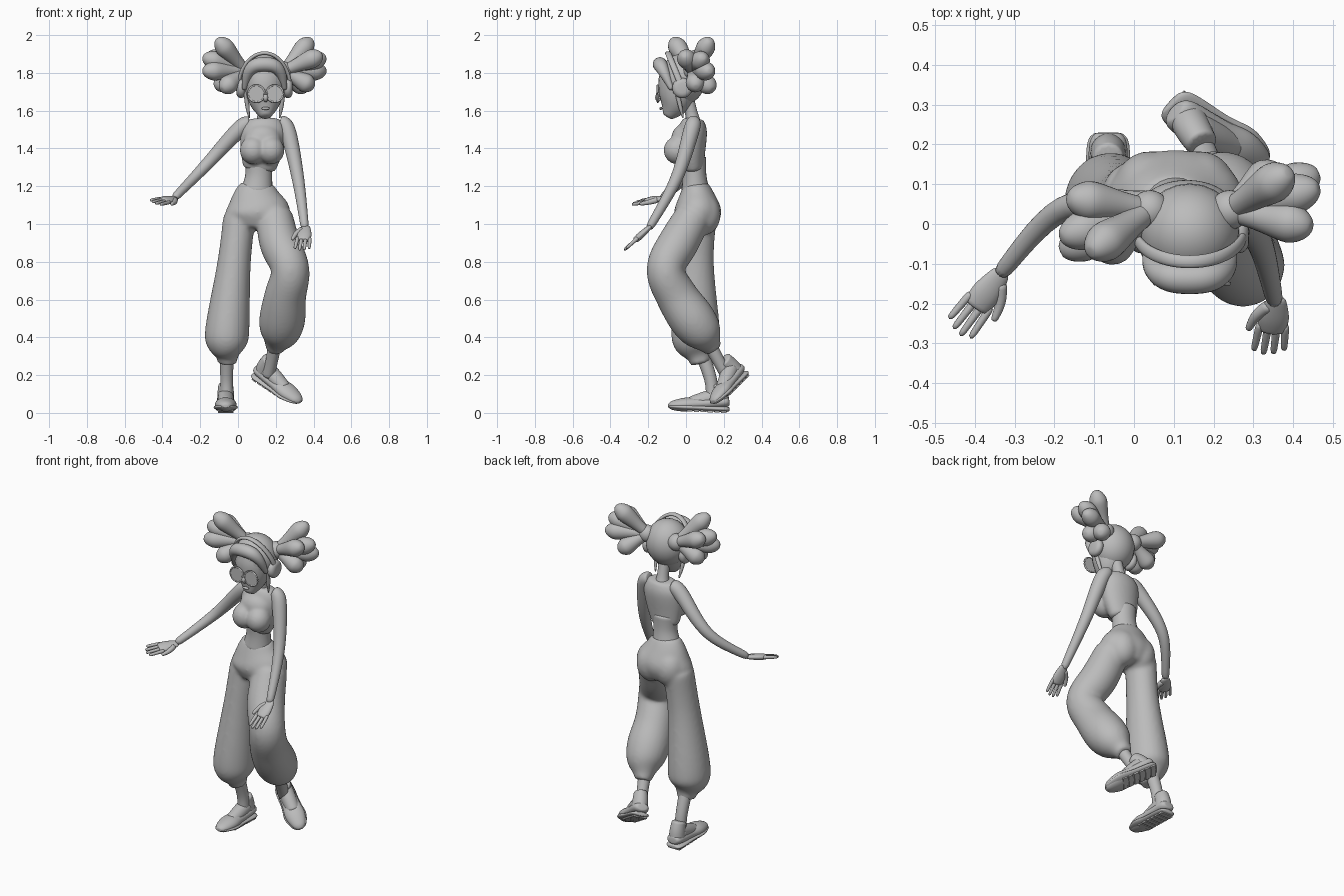
import bpy, bmesh, math
from mathutils import Vector, Matrix

cube = bpy.data.objects.get("Cube")
if cube:
    bpy.data.objects.remove(cube)

grey = bpy.data.materials.new("plain_grey")
grey.use_nodes = True
grey.diffuse_color = (.5, .5, .5, 1)
grey.node_tree.nodes["Principled BSDF"].inputs["Base Color"].default_value = grey.diffuse_color

ALONG_X, ALONG_Y, ALONG_Z = Vector((1, 0, 0)), Vector((0, 1, 0)), Vector((0, 0, 1))
MIRROR = (("right", -1), ("left", 1))
head_x = .14


def spline(keys, steps):
    """Smooth curve through keys of (x, y, z, radius)."""
    keys = [Vector(key) for key in keys]
    curve = []
    for i, (start, end) in enumerate(zip(keys, keys[1:])):
        leave = (end - keys[max(i - 1, 0)]) / 2
        arrive = (keys[min(i + 2, len(keys) - 1)] - start) / 2
        for step in range(steps):
            t = step / steps
            bend = 3 * (end - start) - 2 * leave - arrive
            twist = 2 * (start - end) + leave + arrive
            curve.append(start + leave * t + bend * t * t + twist * t * t * t)
    return curve + [keys[-1]]


def loft(bm, keys, squash=1, across=ALONG_X, sides=12, steps=4):
    """Skin elliptical rings along a spline; squash is depth over width."""
    rings = spline(keys, steps)
    centres = [ring.xyz for ring in rings]
    loops = []
    for i, ring in enumerate(rings):
        tangent = (centres[min(i + 1, len(rings) - 1)] - centres[max(i - 1, 0)]).normalized()
        side = (across - tangent * across.dot(tangent)).normalized()
        depth = tangent.cross(side) * squash
        angles = [math.tau * k / sides for k in range(sides)]
        loops.append([bm.verts.new(centres[i] + (side * math.cos(a) + depth * math.sin(a)) * ring.w)
                      for a in angles])
    for low, high in zip(loops, loops[1:]):
        for k in range(sides):
            bm.faces.new((low[k - 1], low[k], high[k], high[k - 1]))
    bm.faces.new(loops[0])
    bm.faces.new(loops[-1])


def ball(bm, centre, radii):
    place = Matrix.Translation(centre) @ Matrix.Diagonal((*radii, 1))
    bmesh.ops.create_uvsphere(bm, u_segments=24, v_segments=16, radius=1, matrix=place)


def finish(bm, name, round_off=True, voxel=0, smooth=True):
    """Make a named object; a voxel size fuses its shells together."""
    bmesh.ops.recalc_face_normals(bm, faces=bm.faces[:])
    for face in bm.faces:
        face.smooth = smooth
    mesh = bpy.data.meshes.new(name)
    bm.to_mesh(mesh)
    bm.free()
    mesh.materials.append(grey)
    part = bpy.data.objects.new(name, mesh)
    bpy.context.scene.collection.objects.link(part)
    if round_off:
        part.modifiers.new("round_off", 'SUBSURF').levels = 1
        part.modifiers["round_off"].render_levels = 1
    if voxel:
        fuse = part.modifiers.new("fuse", 'REMESH')
        fuse.mode, fuse.voxel_size, fuse.use_smooth_shade = 'VOXEL', voxel, True
        part.modifiers.new("soften", 'SMOOTH').iterations = 16


def tube(name, keys, **options):
    bm = bmesh.new()
    loft(bm, keys, **options)
    finish(bm, name)


def blob(name, centre, radii):
    bm = bmesh.new()
    ball(bm, centre, radii)
    finish(bm, name, round_off=False)


# Trousers: hips and two baggy legs with gathered cuffs, fused together
bm = bmesh.new()
loft(bm, [(.1, .05, 1.22, .088), (.098, .057, 1.15, .137), (.105, .062, 1.06, .182), (.1, .06, .97, .13)], squash=.73)
loft(bm, [(.01, .07, 1.06, .09), (-.02, .05, .8, .092), (-.055, .05, .46, .122), (-.06, .055, .36, .112),
          (-.057, .07, .3, .062), (-.057, .08, .26, .055)], squash=1.1)
loft(bm, [(.19, .05, 1.06, .1), (.22, -.04, .9, .113), (.278, -.11, .76, .107), (.25, -.05, .62, .116),
          (.235, .03, .5, .128), (.22, .09, .42, .11), (.2, .13, .36, .062), (.194, .15, .33, .05)])
for x in (.04, .165):
    ball(bm, (x, .095, 1.05), (.09, .09, .11))
finish(bm, "trousers", voxel=.009)

# Shins
tube("right_shin", [(-.06, .08, .33, .04), (-.06, .13, .18, .035), (-.06, .14, .08, .035)])
tube("left_shin", [(.2, .11, .39, .04), (.18, .17, .28, .034), (.16, .22, .19, .034)])


# Shoes: built from heel to toe along one outline, then posed
def shoe(side, heel, forward, up):
    forward = Vector(forward).normalized()
    up = (Vector(up) - forward * forward.dot(Vector(up))).normalized()
    pose = Matrix((forward.cross(up), forward, up)).transposed().to_4x4()
    pose.translation = heel
    outline = [(.01, .03), (.04, .05), (.16, .052), (.24, .06), (.31, .04), (.335, .014)]
    upper, sole, tread = bmesh.new(), bmesh.new(), bmesh.new()
    loft(upper, [(0, y, .06 - y / 15, width) for y, width in outline], squash=.65)
    loft(upper, [(0, .06, .04, .048), (0, .065, .1, .046), (0, .08, .155, .04)], squash=1.1)
    loft(upper, [(0, .07, .09, .045), (0, .14, .07, .045), (0, .22, .045, .04)])
    loft(sole, [(0, y, .018 + y / 20, width * 1.12) for y, width in outline], squash=.3)
    for k in range(6):
        place = Matrix.Translation((0, .04 + k * .036, .007 + k / 800))
        bmesh.ops.create_cube(tread, matrix=place @ Matrix.Diagonal((.08, .028, .014, 1)))
    for piece, name in ((upper, "upper"), (sole, "sole"), (tread, "tread")):
        piece.transform(pose)
        finish(piece, f"{side}_shoe_{name}", round_off=piece != tread, smooth=piece != tread)


shoe("right", heel=(-.065, .24, 0), forward=-ALONG_Y, up=ALONG_Z)
shoe("left", heel=(.08, .32, .2), forward=(.7, -.45, -.5), up=(.1, -.3, .5))

# Midriff and neck
tube("midriff", [(.11, .04, 1.36, .08), (.11, .045, 1.26, .074), (.1, .05, 1.17, .09)], squash=.88)
tube("neck", [(.135, .04, 1.52, .05), (.137, .03, 1.58, .035), (.14, 0, 1.7, .036)])

# Cropped top: ribcage, shoulders and a soft bust fused together
bm = bmesh.new()
loft(bm, [(.11, .04, 1.28, .087), (.125, .03, 1.39, .12), (.135, .035, 1.5, .126), (.135, .04, 1.56, .085)], squash=.64)
ball(bm, (.13, -.01, 1.45), (.1, .07, .08))
for x in (.08, .175):
    ball(bm, (x, -.045, 1.39), (.072, .075, .075))
finish(bm, "cropped_top", voxel=.008)

# Arms
tube("right_arm", [(.06, .04, 1.53, .04), (.01, .04, 1.505, .046), (-.18, .04, 1.3, .033), (-.34, -.13, 1.135, .022)],
     across=ALONG_Y)
tube("left_arm", [(.22, .04, 1.54, .035), (.262, .03, 1.5, .045), (.318, -.05, 1.24, .034), (.355, -.2, .97, .022)],
     across=ALONG_Y)


# Hands: flat palm, four fingers and a thumb
def hand(side, wrist, forward, thumbward):
    wrist, forward = Vector(wrist), Vector(forward).normalized()
    across = Vector(thumbward)
    across = (across - forward * across.dot(forward)).normalized()
    bm = bmesh.new()

    def limb(stops, squash):
        keys = [(*(wrist + forward * reach + across * offset), radius) for reach, offset, radius in stops]
        loft(bm, keys, squash, across, sides=8, steps=3)

    limb([(-.01, 0, .024), (.06, 0, .043), (.11, 0, .036)], squash=.48)
    for finger, length in enumerate((.07, .085, .09, .08)):
        spread = (finger - 1.5) * .021
        limb([(.08, spread, .012), (.1 + length, spread * 1.2, .009)], squash=1)
    limb([(.02, .015, .018), (.06, .045, .015), (.11, .06, .009)], squash=1)
    finish(bm, side + "_hand")


hand("right", wrist=(-.335, -.125, 1.135), forward=(-.6, -.8, -.12), thumbward=(.8, -.6, -.3))
hand("left", wrist=(.358, -.19, .985), forward=(-.15, -1, -.9), thumbward=-ALONG_X)

# Face
tube("face", [(.146, -.1, 1.565, .025), (.143, -.06, 1.64, .086), (head_x, -.04, 1.75, .112),
              (head_x, -.04, 1.85, .09)])
tube("nose", [(.145, -.135, 1.71, .008), (.146, -.152, 1.67, .014), (.146, -.14, 1.65, .01)], sides=8)
blob("lips", (.146, -.133, 1.612), (.022, .008, .008))

# Round glasses
eye_z, lens_y = 1.69, -.15
for side, out in MIRROR:
    centre = Vector((head_x + .006 + out * .049, lens_y, eye_z))
    bm = bmesh.new()
    place = Matrix.Translation(centre) @ Matrix.Rotation(math.pi / 2, 4, 'X')
    bmesh.ops.create_cone(bm, cap_ends=True, segments=32, radius1=.044, radius2=.044, depth=.006, matrix=place)
    finish(bm, side + "_lens", round_off=False, smooth=False)
    angles = [math.tau * k / 24 for k in range(25)]
    rim = [(*(centre + (ALONG_X * math.cos(a) + ALONG_Z * math.sin(a)) * .045), .006) for a in angles]
    tube(side + "_glasses_rim", rim, across=ALONG_Y, sides=6, steps=1)
bridge = [(head_x + x, lens_y - .006, eye_z, .005) for x in (-.006, .018)]
tube("glasses_bridge", bridge, across=ALONG_Z, sides=6)

# Hair: cap, fringe and loose side locks
blob("hair_cap", (head_x, -.02, 1.765), (.125, .122, .136))
sweep = [(.108, -.075, 1.71, .012), (.09, -.11, 1.79, .028), (.055, -.132, 1.835, .038)]
fringe = [(head_x - x, *rest) for x, *rest in sweep]
fringe += [(head_x, -.138, 1.845, .04)]
fringe += [(head_x + x, *rest) for x, *rest in reversed(sweep)]
tube("fringe", fringe, across=ALONG_Z)
for side, out in MIRROR:
    lock = [(.1, -.05, 1.71, .014), (.09, -.03, 1.62, .012), (.08, -.015, 1.56, .004)]
    tube(side + "_side_lock", [(head_x + out * x, *rest) for x, *rest in lock], sides=8)

# Pigtails: club-shaped locks; the right bunch is the left one turned half around
tips = [(.22, .11, 1.945), (.28, .08, 1.87), (.265, 0, 1.88), (.28, .11, 1.81), (.23, .05, 1.74), (.2, .12, 1.73)]
for side, out in MIRROR:
    root = Vector((head_x + out * .1, .035, 1.81))
    blob(side + "_hair_tie", root, (.05, .05, .05))
    for number, (x, y, z) in enumerate(tips):
        reach = Vector((head_x + out * x, .03 + out * (y - .03), z)) - root
        stops = ((0, .03), (.4, .036), (.8, .051), (1, .051), (1.18, .032), (1.25, .012))
        club = [(*(root + reach * along), radius) for along, radius in stops]
        tube(f"{side}_pigtail_lock_{number}", club, across=ALONG_Z, steps=2)

# Headphones: band over the crown and two cups
ear = Vector((head_x, -.02, 1.72))
crown = Vector((0, -.075, .185))
angles = [math.pi * k / 24 for k in range(25)]
band = [(*(ear + ALONG_X * .137 * math.cos(a) + crown * math.sin(a)), .018) for a in angles]
tube("headphone_band", band, squash=.6, across=ALONG_Y, sides=8, steps=1)
for side, out in MIRROR:
    profile = ((.1, .045), (.115, .055), (.135, .055), (.145, .042), (.15, .03))
    cup = [(*(ear + ALONG_X * out * x), radius) for x, radius in profile]
    tube(side + "_headphone_cup", cup, across=ALONG_Y, sides=16, steps=1)
